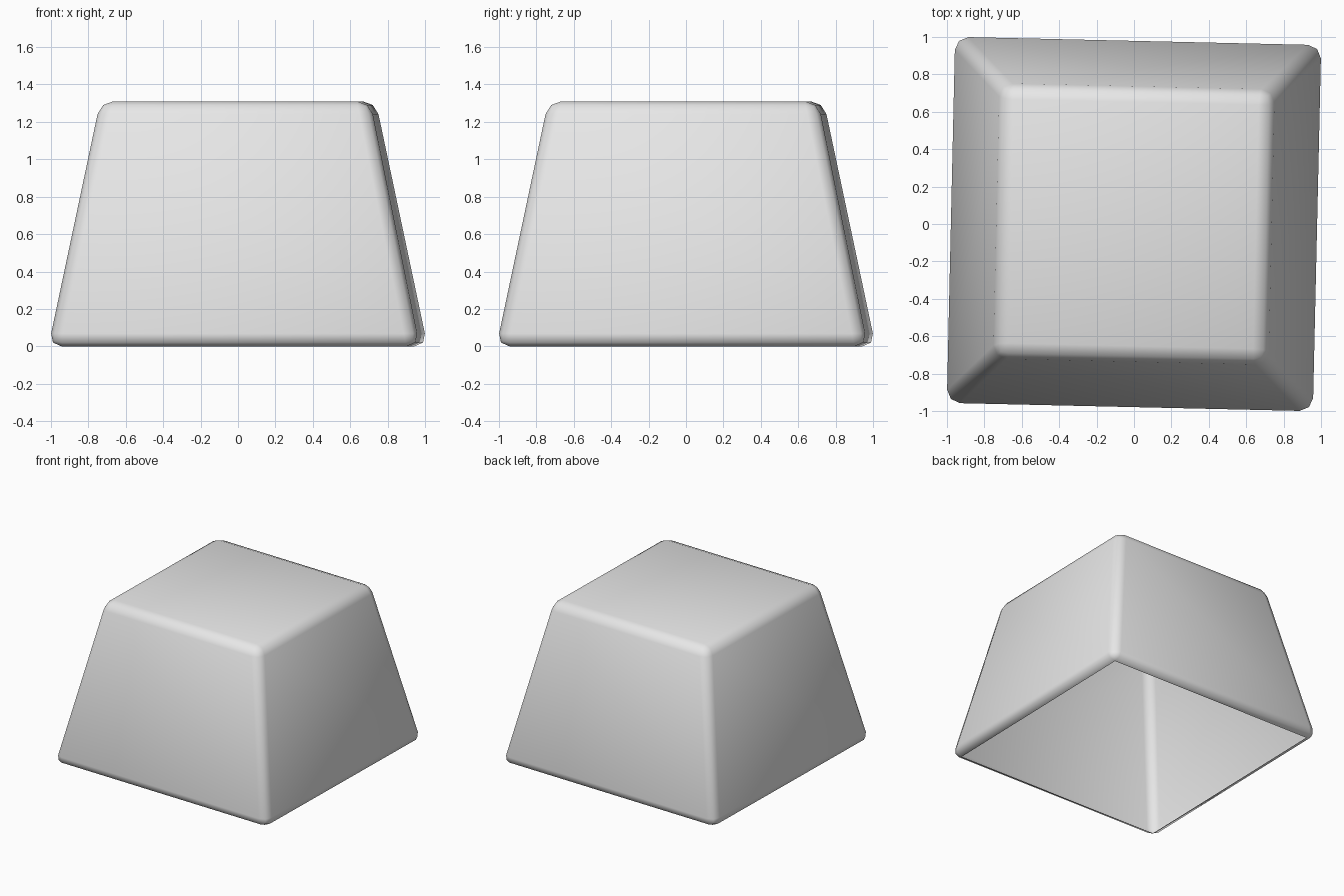
import bpy, bmesh, math
from mathutils import Matrix

if "Cube" in bpy.data.objects:
    bpy.data.objects.remove(bpy.data.objects["Cube"], do_unlink=True)

HEIGHT = 1.31
BOTTOM, TOP = 0.993, 0.722   # half widths before rounding
ROUND = 0.07

# Plain grey surface
grey = bpy.data.materials.new("light_grey")
grey.use_nodes = True
grey.diffuse_color = (0.8, 0.8, 0.8, 1)
grey.node_tree.nodes["Principled BSDF"].inputs["Base Color"].default_value = (0.8, 0.8, 0.8, 1)

# Tapered block
bm = bmesh.new()
bmesh.ops.create_cube(bm, size=2)
for v in bm.verts:
    half = TOP if v.co.z > 0 else BOTTOM
    v.co.x *= half
    v.co.y *= half
    v.co.z = (v.co.z + 1) / 2 * HEIGHT

# Round every edge, then open the underside to leave a hollow cap
bmesh.ops.bevel(bm, geom=bm.edges[:], offset=ROUND, offset_type='OFFSET',
                segments=2, profile=0.5, affect='EDGES', clamp_overlap=True)
bm.normal_update()
underside = [f for f in bm.faces if f.normal.z < -0.999]
bmesh.ops.delete(bm, geom=underside, context='FACES')

# Slight turn about the vertical axis
bmesh.ops.transform(bm, matrix=Matrix.Rotation(math.radians(-1.3), 4, 'Z'), verts=bm.verts)

mesh = bpy.data.meshes.new("tapered_cap")
for f in bm.faces:
    f.smooth = True
bm.to_mesh(mesh)
bm.free()
mesh.materials.append(grey)
cap = bpy.data.objects.new("tapered_cap", mesh)
bpy.context.collection.objects.link(cap)
